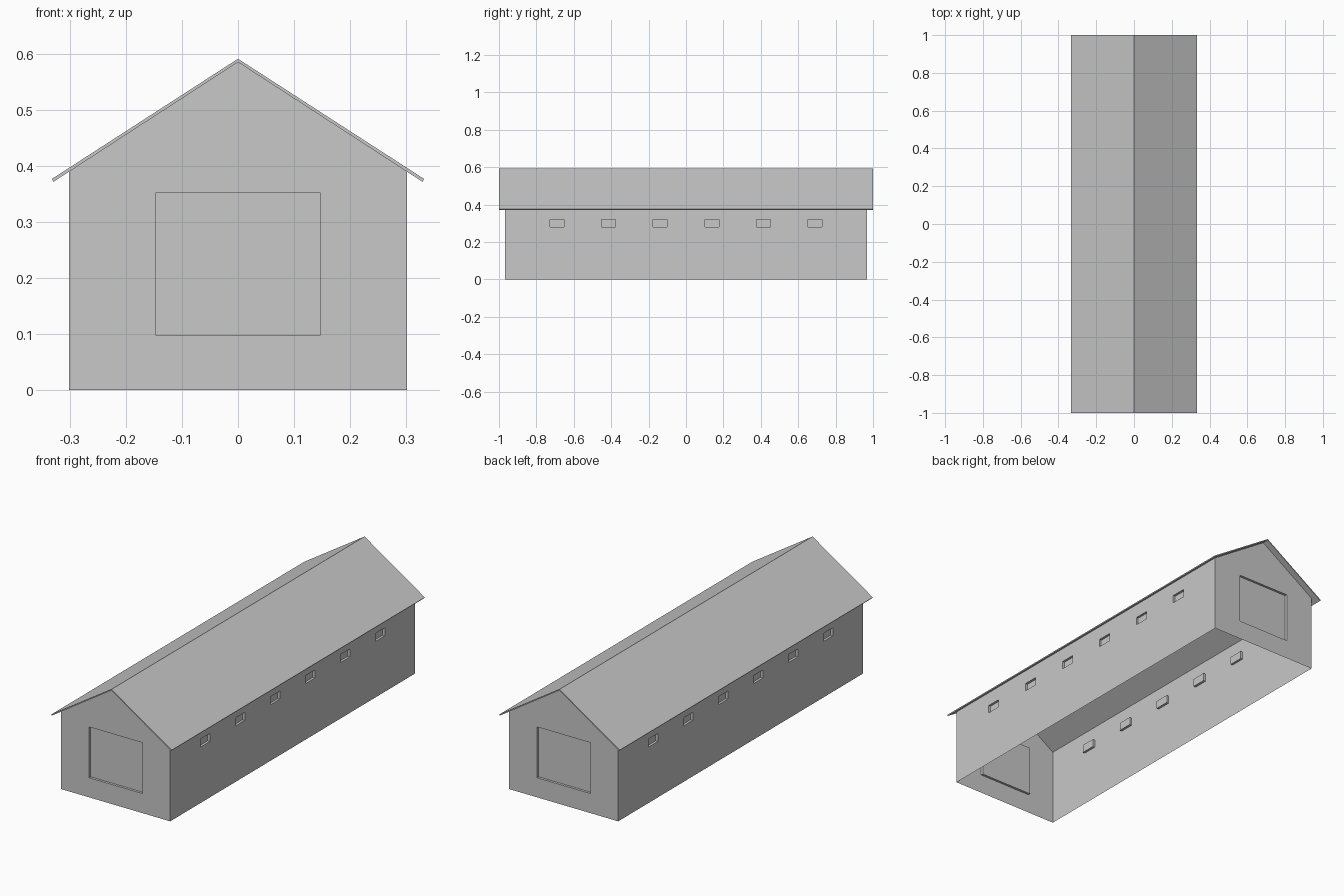
import bpy, bmesh
from math import pi
from mathutils import Matrix, Vector

cube = bpy.data.objects.get("Cube")
if cube:
    bpy.data.objects.remove(cube, do_unlink=True)

HALF_W, HALF_L = 0.302, 0.967      # wall positions
RIDGE, SLOPE = 0.586, 0.648        # underside of the roof
EAVE_H = RIDGE - SLOPE * HALF_W
RECESS = 0.012

grey = bpy.data.materials.new("plain_grey")
grey.use_nodes = True
grey.diffuse_color = (0.58, 0.58, 0.58, 1)
grey.node_tree.nodes["Principled BSDF"].inputs["Base Color"].default_value = (0.58, 0.58, 0.58, 1)


def finish(name, bm):
    mesh = bpy.data.meshes.new(name)
    bm.to_mesh(mesh)
    bm.free()
    mesh.materials.append(grey)
    obj = bpy.data.objects.new(name, mesh)
    bpy.context.collection.objects.link(obj)
    return obj


def cut(bm, point, normal):
    geom = bm.verts[:] + bm.edges[:] + bm.faces[:]
    bmesh.ops.bisect_plane(bm, geom=geom, plane_co=point, plane_no=normal)


def wall(name, outline, centres, width, low, high, distance, angle):
    """Thin wall facing -y with recessed panels, turned into place."""
    bm = bmesh.new()
    bm.faces.new([bm.verts.new((x, 0, z)) for x, z in outline])
    for c in centres:
        for side in (-1, 1):
            cut(bm, (c + side * width / 2, 0, 0), (1, 0, 0))
    for z in (low, high):
        cut(bm, (0, 0, z), (0, 0, 1))
    bm.normal_update()
    panels = []
    for f in bm.faces:
        mid = f.calc_center_median()
        if low < mid.z < high and any(abs(mid.x - c) < width / 2 for c in centres):
            panels.append(f)
    bmesh.ops.inset_individual(bm, faces=panels, thickness=0, depth=-RECESS)
    place = Matrix.Rotation(angle, 4, 'Z') @ Matrix.Translation((0, -distance, 0))
    bm.transform(place)
    finish(name, bm)


# End walls with a large recessed door panel
gable = [(-HALF_W, 0), (HALF_W, 0), (HALF_W, EAVE_H), (0, RIDGE), (-HALF_W, EAVE_H)]
for name, angle in (("front_wall", 0), ("back_wall", pi)):
    wall(name, gable, [0], 0.295, 0.098, 0.352, HALF_L, angle)

# Long walls with six small recessed windows
side = [(-HALF_L, 0), (HALF_L, 0), (HALF_L, EAVE_H), (-HALF_L, EAVE_H)]
spacing = 2 * HALF_L / 7
windows = [(i - 2.5) * spacing for i in range(6)]
for name, angle in (("left_wall", pi / 2), ("right_wall", -pi / 2)):
    wall(name, side, windows, 0.075, 0.28, 0.32, HALF_W, angle)

# Thin pitched roof overhanging every wall
half = [(0.333, 0.377), (0.330, 0.372)]
profile = [(0, 0.592)] + half + [(0, RIDGE)] + [(-x, z) for x, z in reversed(half)]
bm = bmesh.new()
end = bm.faces.new([bm.verts.new((x, -1, z)) for x, z in profile])
ext = bmesh.ops.extrude_face_region(bm, geom=[end], use_keep_orig=True)
moved = [v for v in ext["geom"] if isinstance(v, bmesh.types.BMVert)]
bmesh.ops.translate(bm, verts=moved, vec=Vector((0, 2, 0)))
bmesh.ops.recalc_face_normals(bm, faces=bm.faces[:])
finish("roof", bm)
